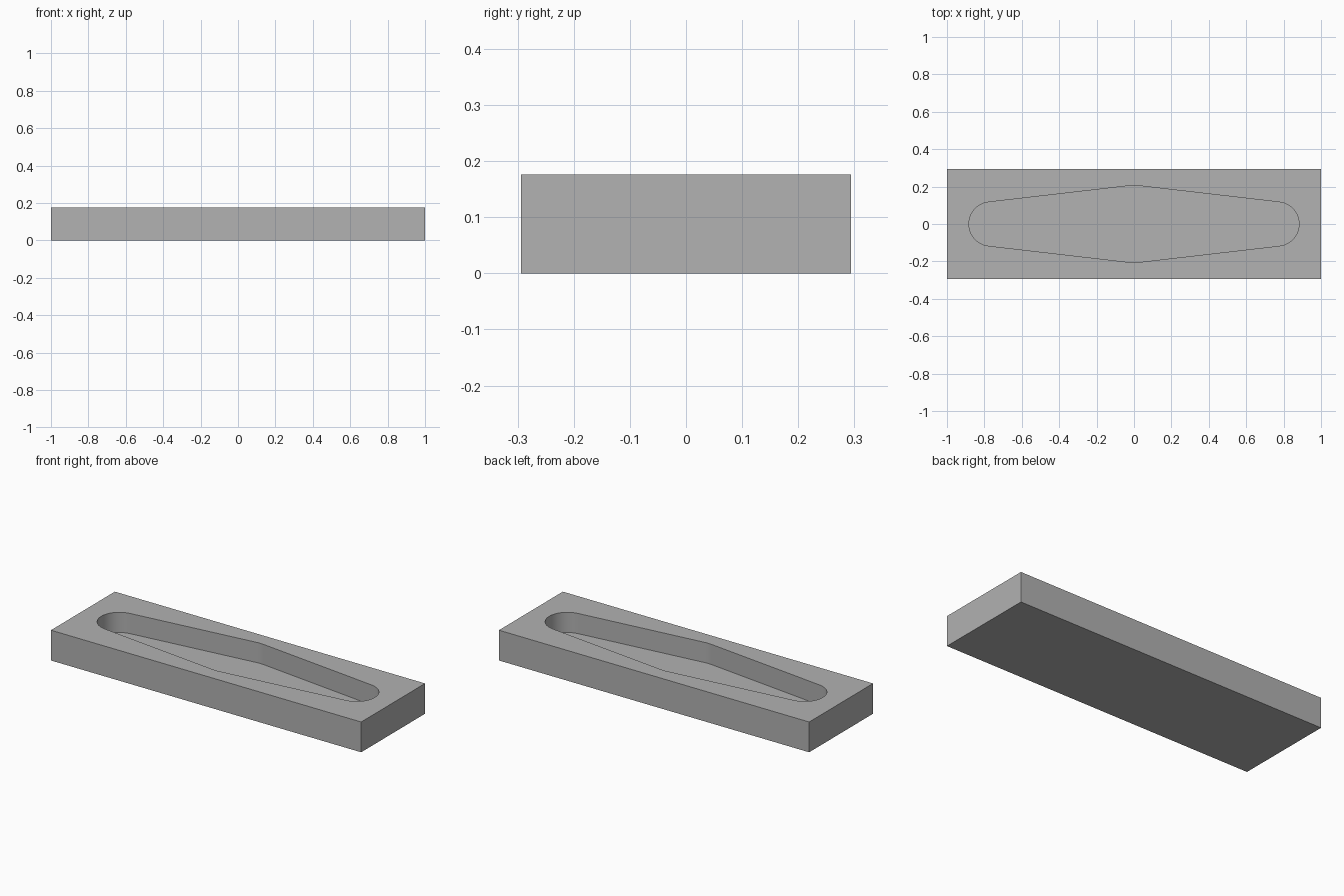
import bpy, bmesh, math

cube = bpy.data.objects.get("Cube")
if cube:
    bpy.data.objects.remove(cube, do_unlink=True)

U = 1 / 17                      # base unit: the block is 34 x 10 x 3 units
LENGTH, WIDTH, HEIGHT = 34 * U, 10 * U, 3 * U
FLOOR = U                       # height of the pocket floor
END_X, END_R, MID_R = 13 * U, 2 * U, 3.5 * U

grey = bpy.data.materials.new("plain grey")
grey.use_nodes = True
grey.diffuse_color = (0.445, 0.445, 0.445, 1)
grey.node_tree.nodes["Principled BSDF"].inputs["Base Color"].default_value = grey.diffuse_color


def prism(name, outline, z0, z1):
    """Extrude a closed outline upwards from z0 to z1."""
    bm = bmesh.new()
    base = bm.faces.new([bm.verts.new((x, y, z0)) for x, y in outline])
    top = bmesh.ops.extrude_face_region(bm, geom=[base])["geom"]
    bmesh.ops.translate(bm, vec=(0, 0, z1 - z0),
                        verts=[v for v in top if isinstance(v, bmesh.types.BMVert)])
    bmesh.ops.recalc_face_normals(bm, faces=bm.faces)
    mesh = bpy.data.meshes.new(name)
    bm.to_mesh(mesh)
    bm.free()
    mesh.materials.append(grey)
    obj = bpy.data.objects.new(name, mesh)
    bpy.context.collection.objects.link(obj)
    return obj


def arc(cx, r, start, end, steps):
    angles = [start + (end - start) * i / steps for i in range(steps + 1)]
    return [(cx + r * math.cos(a), r * math.sin(a)) for a in angles]


# Rectangular block
x, y = LENGTH / 2, WIDTH / 2
block = prism("tray_block", [(-x, -y), (x, -y), (x, y), (-x, y)], 0, HEIGHT)

# Pocket outline: round ends joined by tangents to a wider middle circle
tilt = math.asin((MID_R - END_R) / END_X)
a = math.pi / 2 - tilt
half = arc(END_X, END_R, -a, a, 32) + arc(0, MID_R, a, math.pi - a, 6)
outline = half + [(-px, -py) for px, py in half]
cutter = prism("pocket_cutter", outline, FLOOR, HEIGHT + U)
cutter.hide_render = True

# Cut the pocket out of the block
cut = block.modifiers.new("pocket", 'BOOLEAN')
cut.operation = 'DIFFERENCE'
cut.solver = 'EXACT'
cut.object = cutter
for obj in bpy.context.selected_objects:
    obj.select_set(False)
block.select_set(True)
bpy.context.view_layer.objects.active = block
bpy.ops.object.modifier_apply(modifier=cut.name)
bpy.data.objects.remove(cutter, do_unlink=True)

# Smooth curved walls, crisp rims
bpy.ops.object.shade_smooth_by_angle(angle=math.radians(30))
